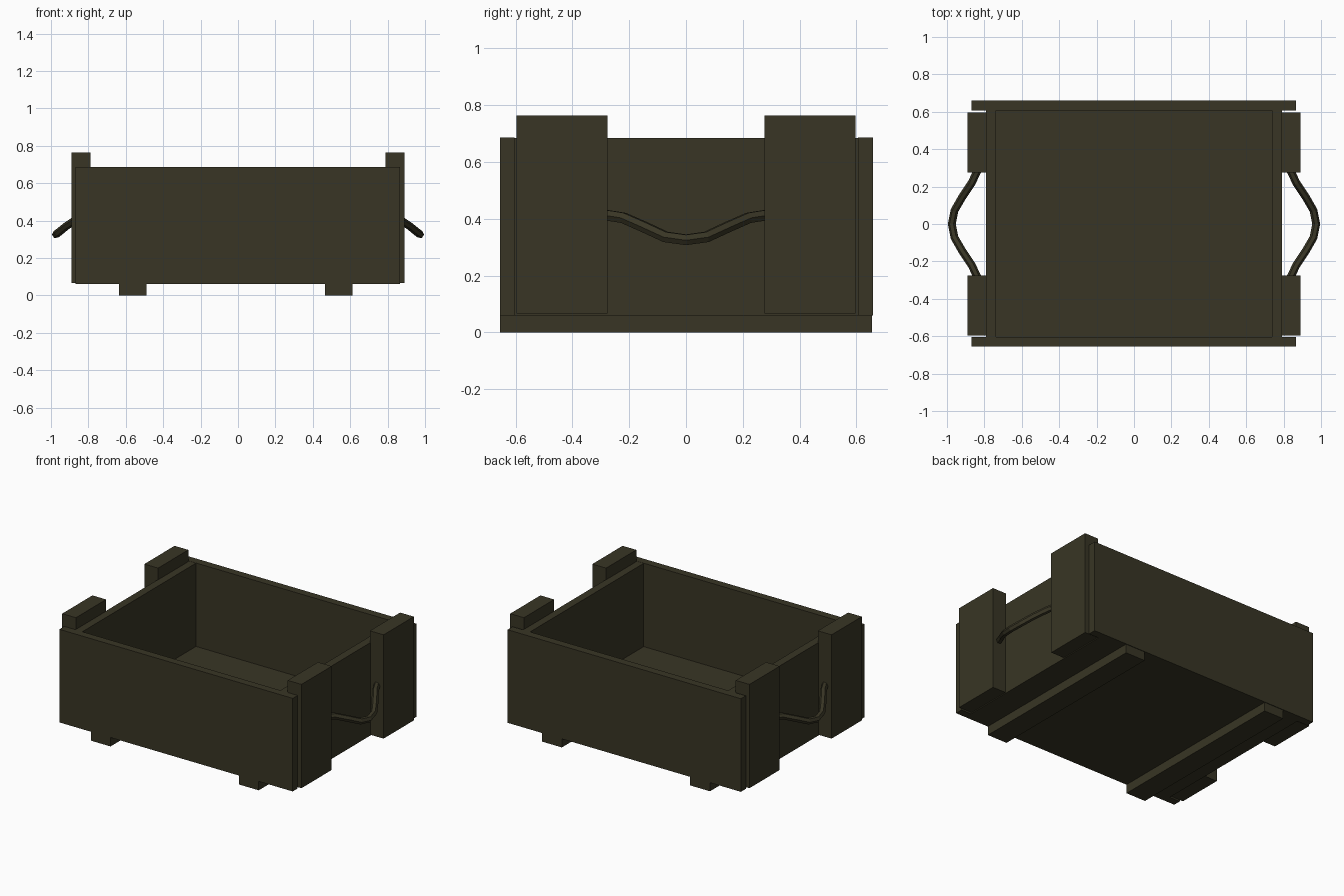
import bpy
from mathutils import Vector

if "Cube" in bpy.data.objects:
    bpy.data.objects.remove(bpy.data.objects["Cube"])


def material(name, rgb):
    m = bpy.data.materials.new(name)
    m.diffuse_color = (*rgb, 1.0)
    m.use_nodes = True
    m.node_tree.nodes["Principled BSDF"].inputs["Base Color"].default_value = m.diffuse_color
    return m


olive = material("dark_olive", (0.040, 0.036, 0.018))


def box(name, x0, x1, y0, y1, z0, z1):
    bpy.ops.mesh.primitive_cube_add(size=1)
    ob = bpy.context.object
    ob.name = name
    ob.location = ((x0 + x1) / 2, (y0 + y1) / 2, (z0 + z1) / 2)
    ob.scale = (x1 - x0, y1 - y0, z1 - z0)
    bpy.ops.object.transform_apply(location=True, rotation=False, scale=True)
    ob.data.materials.append(olive)
    return ob


def rope(name, points, radius, sides):
    # Sweep a low-poly ring along the path, with closed ends
    pts = [Vector(p) for p in points]
    curve = bpy.data.curves.new(name, 'CURVE')
    curve.dimensions = '3D'
    curve.bevel_depth = radius
    curve.bevel_resolution = (sides - 4) // 2
    curve.use_fill_caps = True
    spline = curve.splines.new('POLY')
    spline.points.add(len(pts) - 1)
    for sp, p in zip(spline.points, pts):
        sp.co = (*p, 1.0)
    spline.use_smooth = False
    curve.materials.append(olive)
    ob = bpy.data.objects.new(name, curve)
    bpy.context.collection.objects.link(ob)
    bpy.ops.object.select_all(action='DESELECT')
    ob.select_set(True)
    bpy.context.view_layer.objects.active = ob
    bpy.ops.object.convert(target='MESH')


# Long walls and floor
box("front_wall", -0.87, 0.866, -0.655, -0.603, 0.06, 0.686)
box("back_wall", -0.87, 0.866, 0.606, 0.659, 0.06, 0.686)
box("floor", -0.74, 0.74, -0.604, 0.607, 0.06, 0.125)

# Runners under the floor
box("left_runner", -0.637, -0.49, -0.655, 0.655, 0.0, 0.06)
box("right_runner", 0.465, 0.613, -0.655, 0.655, 0.0, 0.06)

# Half of the drooping rope handle, from the post to the middle
half = [(0.832, 0.295, 0.415), (0.868, 0.22, 0.403), (0.918, 0.145, 0.37),
        (0.960, 0.072, 0.336), (0.974, 0.0, 0.326)]
path = half + [(x, -y, z) for x, y, z in reversed(half[:-1])]

# End walls, corner posts and handles on both sides
for side, s in (("left", -1), ("right", 1)):
    a, b = sorted((s * 0.737, s * 0.791))
    box(side + "_end_wall", a, b, -0.604, 0.607, 0.06, 0.685)
    a, b = sorted((s * 0.788, s * 0.89))
    box(side + "_front_post", a, b, -0.597, -0.276, 0.066, 0.764)
    box(side + "_back_post", a, b, 0.276, 0.597, 0.066, 0.764)
    rope(side + "_rope_handle", [(s * x, y, z) for x, y, z in path], 0.021, 6)
